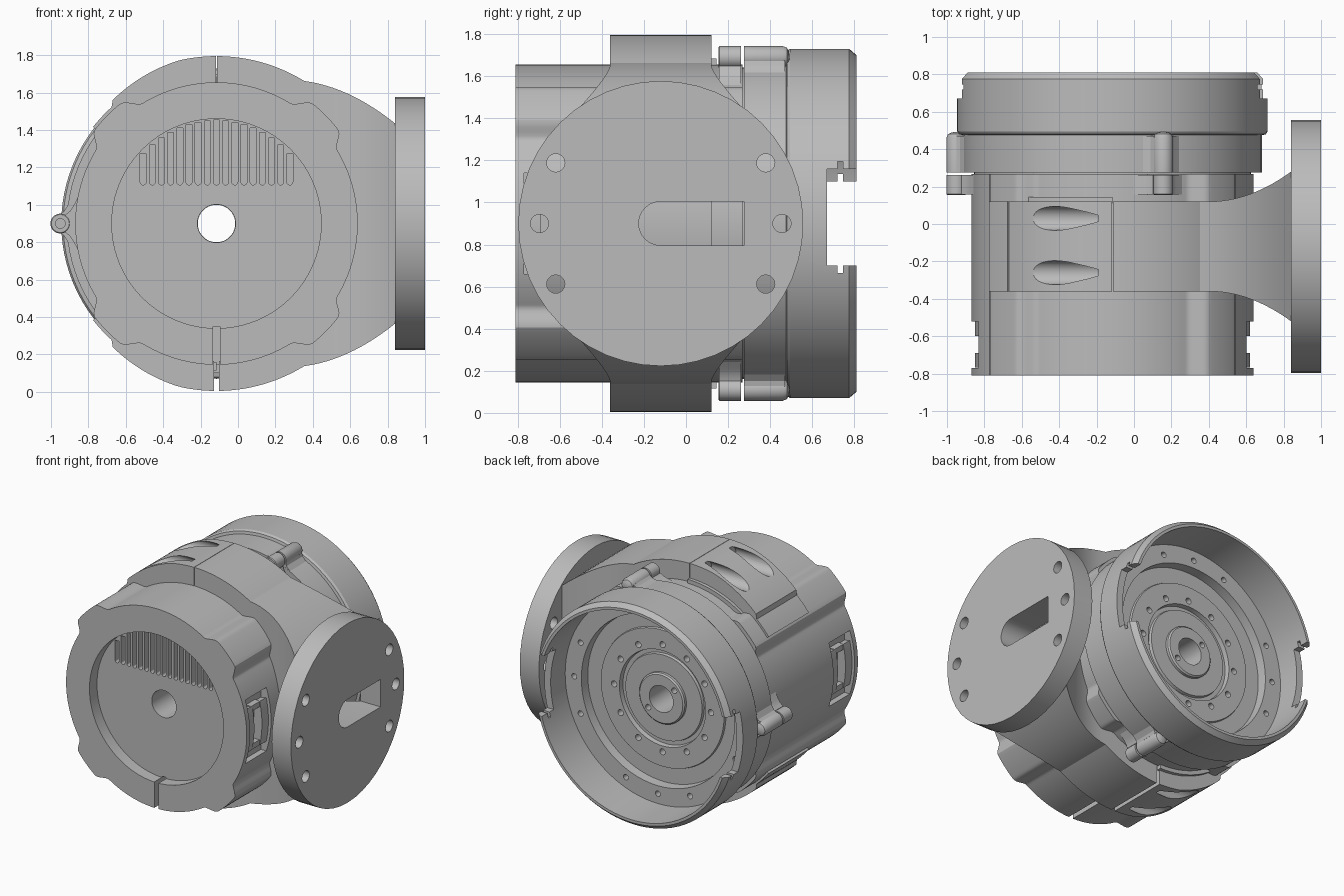
import bpy, bmesh, math
from mathutils import Vector, Matrix

if "Cube" in bpy.data.objects:
    bpy.data.objects.remove(bpy.data.objects["Cube"])

AXIS = Vector((-0.115, 0, 0.9))   # all parts are built around the main bore
grey = bpy.data.materials.new("plain_grey")
grey.diffuse_color = (0.5, 0.5, 0.5, 1)
grey.use_nodes = True
grey.node_tree.nodes["Principled BSDF"].inputs["Base Color"].default_value = (0.5, 0.5, 0.5, 1)


def polar(r, deg):
    a = math.radians(deg)
    return (r * math.cos(a), r * math.sin(a))


def circle(r, n=96, cx=0, cz=0):
    return [(cx + p[0], cz + p[1]) for p in (polar(r, 360 * i / n) for i in range(n))]


def rect(x0, x1, z0, z1):
    return [(x0, z0), (x1, z0), (x1, z1), (x0, z1)]


def ease(t):
    t = min(max(t, 0), 1)
    return t * t * (3 - 2 * t)


def prism(bm, pts, lo, hi, axis="y", turn=0):
    """Extrude an outline along y (points are x, z) or along x (points are y, z)."""
    place = (lambda p, d: (p[0], d, p[1])) if axis == "y" else (lambda p, d: (d, p[0], p[1]))
    rot = Matrix.Rotation(math.radians(-turn), 3, "Y")
    rings = [[bm.verts.new(rot @ Vector(place(p, d))) for p in pts] for d in (lo, hi)]
    skin(bm, rings)


def skin(bm, rings):
    n = len(rings[0])
    for a, b in zip(rings, rings[1:]):
        for i in range(n):
            bm.faces.new((a[i], a[(i + 1) % n], b[(i + 1) % n], b[i]))
    bm.faces.new(rings[0])
    bm.faces.new(rings[-1])


def lathe(bm, profile, closed=True, cx=0, cz=0, steps=96):
    """Turn a profile of (radius, y) around an axis parallel to y."""
    vs = [bm.verts.new((cx + r, y, cz)) for r, y in profile]
    es = [bm.edges.new(pair) for pair in zip(vs, vs[1:])]
    if closed:
        es.append(bm.edges.new((vs[-1], vs[0])))
    bmesh.ops.spin(bm, geom=vs + es, cent=(cx, 0, cz), axis=(0, 1, 0),
                   angle=math.tau, steps=steps)
    bmesh.ops.remove_doubles(bm, verts=bm.verts[:], dist=1e-5)


def make(name, bm):
    bmesh.ops.recalc_face_normals(bm, faces=bm.faces[:])
    me = bpy.data.meshes.new(name)
    bm.to_mesh(me)
    bm.free()
    me.materials.append(grey)
    ob = bpy.data.objects.new(name, me)
    ob.location = AXIS
    bpy.context.scene.collection.objects.link(ob)
    return ob


def cut(ob, bm):
    """Subtract a cutter mesh and keep only the result."""
    tool = make("cutter", bm)
    tool.hide_render = True
    mod = ob.modifiers.new("cut", "BOOLEAN")
    mod.operation, mod.solver, mod.object = "DIFFERENCE", "EXACT", tool
    bpy.context.view_layer.update()
    dg = bpy.context.evaluated_depsgraph_get()
    me = bpy.data.meshes.new_from_object(ob.evaluated_get(dg))
    ob.modifiers.clear()
    ob.data = me
    bpy.data.objects.remove(tool)


def shade(ob):
    bm = bmesh.new()
    bm.from_mesh(ob.data)
    for f in bm.faces:
        f.smooth = True
    for e in bm.edges:
        e.smooth = len(e.link_faces) == 2 and e.calc_face_angle(0) < math.radians(28)
    bm.to_mesh(ob.data)
    bm.free()


parts = []

# Motor body with four lobes, crisp towards the sides and soft towards top and bottom
outline = []
for i in range(360):
    x, z = polar(1, i)
    deg = math.degrees(math.atan2(abs(z), abs(x)))
    lobe = ease((deg - 31.5) / 6) * ease((58.5 - deg) / 7.5)
    outline.append(polar(0.755 + 0.067 * lobe, i))
bm = bmesh.new()
prism(bm, outline, -0.81, 0.268)
body = make("motor_body", bm)
parts.append(body)

# Front recess, side windows
bm = bmesh.new()
prism(bm, circle(0.56), -0.9, -0.72)
for s in (-1, 1):
    prism(bm, rect(s * 0.67, s * 0.9, -0.24, 0.24), -0.77, -0.52)
cut(body, bm)

# Main bore, lower slit and cooling slots
bm = bmesh.new()
prism(bm, circle(0.102, 48), -0.9, 0.4)
prism(bm, rect(-0.018, 0.018, -0.95, -0.55), -0.9, 0.12)
for i in range(17):
    x = (i - 8) * 0.049
    top = math.sqrt(0.553 ** 2 - (abs(x) + 0.016) ** 2)
    foot = [(x + p[0], 0.222 + p[1]) for p in (polar(0.016, 180 + 30 * k) for k in range(7))]
    prism(bm, foot + [(x + 0.016, top), (x - 0.016, top)], -0.9, -0.65)
cut(body, bm)

# Curved panels inside the side windows
bm = bmesh.new()
for turn in (0, 180):
    angles = [-13 + 2 * k for k in range(14)]
    arc = [polar(0.735, a) for a in angles] + [polar(0.66, a) for a in reversed(angles)]
    prism(bm, arc, -0.768, -0.69, turn=turn)
    prism(bm, arc, -0.6, -0.522, turn=turn)
    for z in (-0.165, 0.125):
        prism(bm, rect(0.66, 0.715, z, z + 0.04), -0.7, -0.59, turn=turn)
parts.append(make("window_panels", bm))

# Clamp band, open on its left side
bm = bmesh.new()
arc = []
for a in range(-142, 143, 2):
    taper = 0.895 - 0.0012 * max(0, abs(a) - 103)
    arc.append(polar(taper if abs(a) < 132 else 0.838, a))
arc += [polar(0.735, a) for a in range(142, -143, -2)]
prism(bm, arc, -0.36, 0.12)
clamp = make("clamp_band", bm)
parts.append(clamp)
bm = bmesh.new()
prism(bm, rect(-0.0015, 0.0015, 0.7, 1), -0.5, 0.3)
prism(bm, rect(-0.014, 0.014, -1, -0.6), -0.5, 0.3)
for s in (-1, 1):
    for y in (0.03, -0.26):
        prism(bm, circle(0.064, 32, y, s * 0.83), -0.7, -0.075, axis="x")
cut(clamp, bm)

# Thin lip behind the clamp band
bm = bmesh.new()
arc = [polar(0.785, a) for a in range(90, 142, 3)] + [polar(0.74, a) for a in range(141, 89, -3)]
prism(bm, arc, 0.11, 0.145)
prism(bm, [(x, -z) for x, z in arc], 0.11, 0.145)
parts.append(make("clamp_lip", bm))

# Flared neck towards the side flange
bm = bmesh.new()
rings = []
for i in range(17):
    x = 0.25 + 0.6 * i / 16
    t, s = max(0, (x - 0.4) / 0.44), (x - 0.33) / 0.51
    hy, hz = 0.24 + 0.16 * t * t, 0.765 - 0.05 * s - 0.18 * s * s
    rings.append([bm.verts.new((x + 0.115, -0.12 + a * hy, b * hz))
                  for a, b in ((-1, -1), (1, -1), (1, 1), (-1, 1))])
skin(bm, rings)
neck = make("side_neck", bm)
parts.append(neck)

# Side flange disc
bm = bmesh.new()
prism(bm, circle(0.677, 48, -0.12), 0.955, 1.115, axis="x")
flange = make("side_flange", bm)
parts.append(flange)


def cable_slot(bm):
    end = [(-0.121 + p[0], p[1]) for p in (polar(0.104, 90 + 15 * k) for k in range(13))]
    prism(bm, end + [(0.275, -0.104), (0.275, 0.104)], 0.72, 1.3, axis="x")


bm = bmesh.new()
cable_slot(bm)
cut(neck, bm)
bm = bmesh.new()
cable_slot(bm)
for a in (0, 30, 150, 180, 210, 330):
    y, z = polar(0.576, a)
    prism(bm, circle(0.043, 24, y - 0.12, z), 0.9, 1.3, axis="x")
cut(flange, bm)

# Deep rear cup with stepped output plate
bm = bmesh.new()
lathe(bm, [(0.1, 0.25), (0.74, 0.25), (0.74, 0.275), (0.8, 0.275), (0.8, 0.475),
           (0.82, 0.48), (0.83, 0.495), (0.83, 0.775), (0.8, 0.81), (0.78, 0.81),
           (0.775, 0.5), (0.64, 0.5), (0.635, 0.43), (0.52, 0.43), (0.515, 0.445),
           (0.36, 0.445), (0.355, 0.41), (0.325, 0.41), (0.32, 0.43), (0.19, 0.43),
           (0.19, 0.45), (0.18, 0.46), (0.1, 0.46)])
cup = make("rear_cup", bm)
parts.append(cup)
bm = bmesh.new()
prism(bm, rect(0.5, 1, -0.2, 0.26), 0.67, 0.9)
prism(bm, rect(-1, -0.5, -0.26, 0.2), 0.67, 0.9)
for k in range(12):
    x, z = polar(0.405, 30 * k)
    prism(bm, circle(0.023, 16, x, z), 0.37, 0.55)
    x, z = polar(0.7, 90 * (k // 3) + 22.5 * (k % 3 - 1))
    prism(bm, circle(0.021, 16, x, z), 0.4, 0.6)
for a in (140, 320):
    x, z = polar(0.142, a)
    prism(bm, circle(0.022, 16, x, z), 0.4, 0.5)
cut(cup, bm)
bm = bmesh.new()
prism(bm, rect(0.5, 1, -0.235, 0.295), 0.72, 0.745)
prism(bm, rect(-1, -0.5, -0.295, 0.235), 0.72, 0.745)
cut(cup, bm)

# Screw bosses and their lugs
bm = bmesh.new()
for a in (180, 71, -71):
    x, z = polar(0.835, a)
    lathe(bm, [(0, 0.185), (0.026, 0.185), (0.026, 0.155), (0.048, 0.155), (0.053, 0.16),
               (0.053, 0.262), (0, 0.262)], closed=False, cx=x, cz=z, steps=32)
    lathe(bm, [(0, 0.275), (0.053, 0.275), (0.053, 0.46), (0.045, 0.48), (0.025, 0.49),
               (0, 0.492)], closed=False, cx=x, cz=z, steps=32)
    half = [(0.735, 0.15), (0.765, 0.095), (0.785, 0.065), (0.808, 0.048)]
    prism(bm, half + [(r, -w) for r, w in reversed(half)], 0.157, 0.262, turn=a)
    half = [(0.783, 0.12), (0.803, 0.085), (0.815, 0.065), (0.835, 0.053)]
    prism(bm, half + [(r, -w) for r, w in reversed(half)], 0.276, 0.47, turn=a)
parts.append(make("screw_bosses", bm))

for ob in parts:
    shade(ob)
